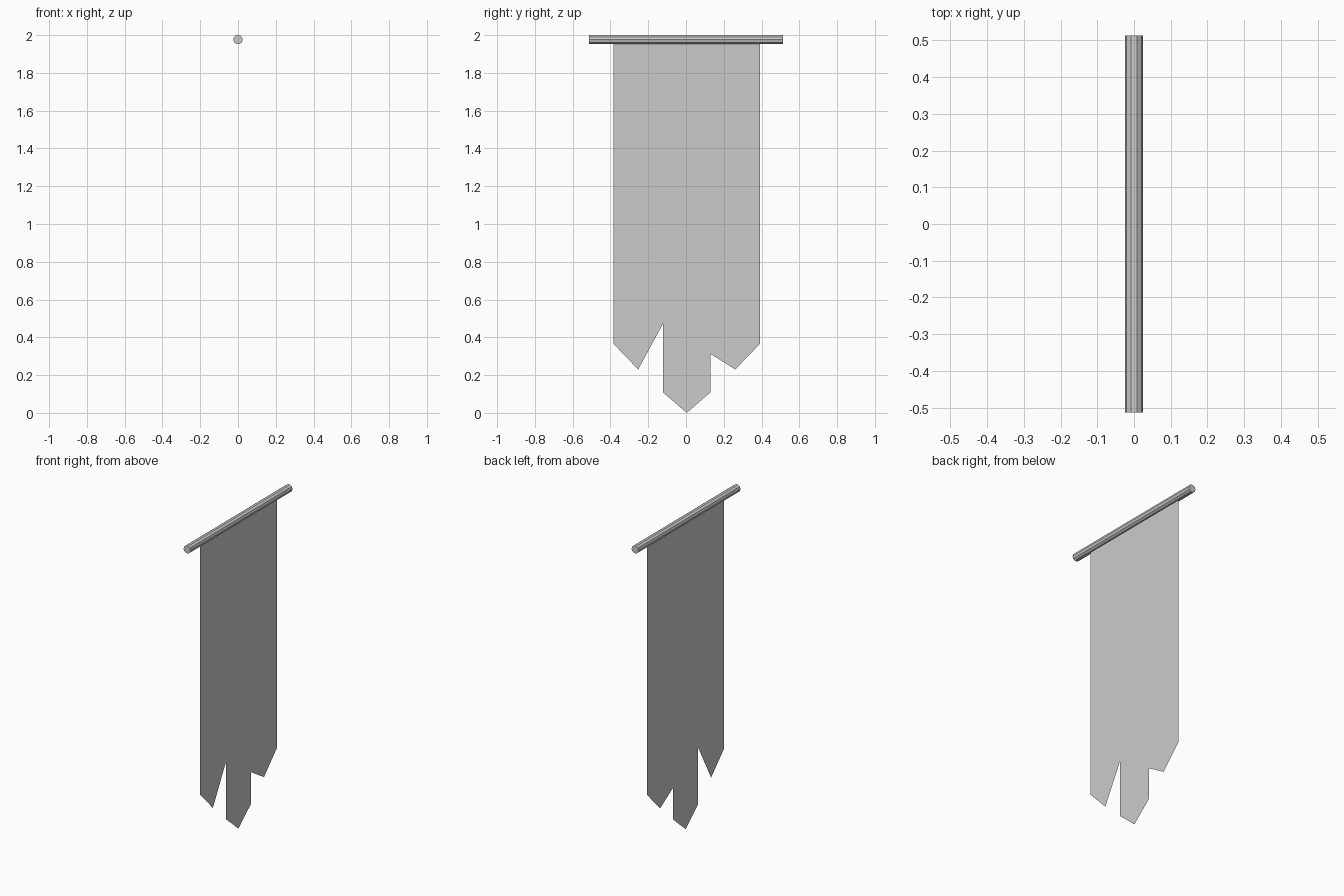
import bpy, bmesh, math

if "Cube" in bpy.data.objects:
    bpy.data.objects.remove(bpy.data.objects["Cube"])

def finish(bm, name):
    mesh = bpy.data.meshes.new(name)
    bm.to_mesh(mesh)
    bm.free()
    obj = bpy.data.objects.new(name, mesh)
    bpy.context.collection.objects.link(obj)
    return obj

# Pole: ten-sided bar lying along y, with a flat side on top
SIDES, R, HALF = 10, 0.025, 0.513
POLE_Z = 2.0 - R * math.cos(math.pi / SIDES)
bm = bmesh.new()
ring = [bm.verts.new((R * math.cos(2 * math.pi * i / SIDES), -HALF,
                      POLE_Z + R * math.sin(2 * math.pi * i / SIDES)))
        for i in range(SIDES)]
cap = bm.faces.new(ring)
ext = bmesh.ops.extrude_face_region(bm, geom=[cap], use_keep_orig=True)
bmesh.ops.translate(bm, vec=(0, 2 * HALF, 0),
                    verts=[v for v in ext["geom"] if isinstance(v, bmesh.types.BMVert)])
bmesh.ops.recalc_face_normals(bm, faces=bm.faces)
finish(bm, "pole")

# Cloth: single sheet, half outline mirrored about its slightly offset centre
CENTRE = 0.004
half = [(0.387, POLE_Z), (0.387, 0.365), (0.257, 0.23), (0.257, 0.585),
        (0.127, 0.47), (0.127, 0.11)]
outline = [(y, z) for y, z in half] + [(0, 0)] + [(-y, z) for y, z in reversed(half)]
bm = bmesh.new()
face = bm.faces.new([bm.verts.new((0, CENTRE + y, z)) for y, z in outline])
bmesh.ops.triangulate(bm, faces=[face])
finish(bm, "banner_cloth")
